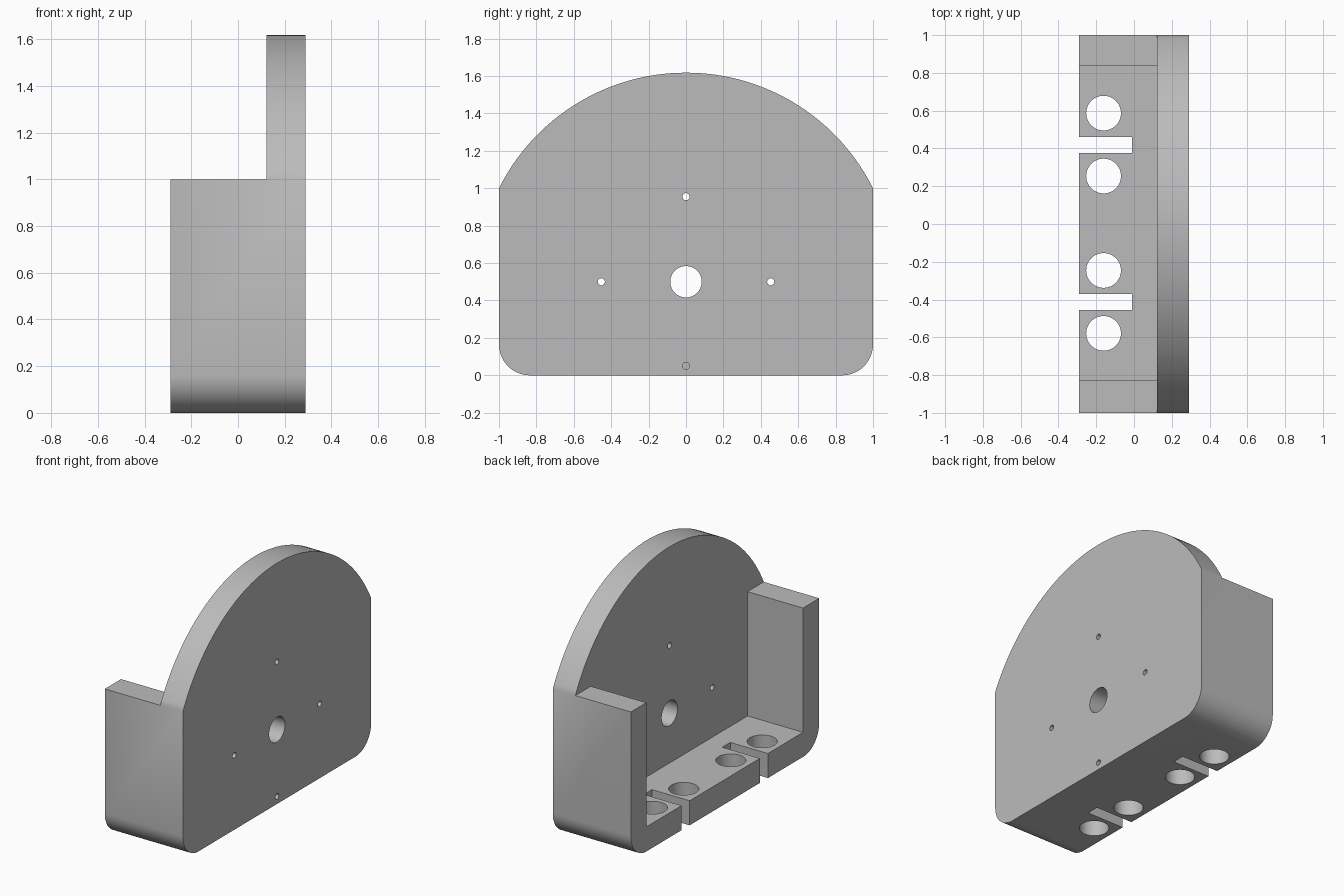
import bpy, bmesh, math
from mathutils import Matrix

if "Cube" in bpy.data.objects:
    bpy.data.objects.remove(bpy.data.objects["Cube"])

X0, X1, XP = -0.29, 0.29, 0.122    # tray edge, plate outer face, plate inner face
T = 0.165                          # floor thickness and corner radius
CZ = 0.5                           # centre height of the arc and bolt circle
R = math.hypot(1, CZ)              # arc radius

grey = bpy.data.materials.new("grey")
grey.diffuse_color = (0.5, 0.5, 0.5, 1)
grey.use_nodes = True
grey.node_tree.nodes["Principled BSDF"].inputs["Base Color"].default_value = grey.diffuse_color


def add_object(name, bm):
    bmesh.ops.recalc_face_normals(bm, faces=bm.faces)
    mesh = bpy.data.meshes.new(name)
    bm.to_mesh(mesh)
    bm.free()
    obj = bpy.data.objects.new(name, mesh)
    bpy.context.collection.objects.link(obj)
    return obj


def box(x0, x1, y0, y1, z0, z1):
    bm = bmesh.new()
    m = (Matrix.Translation(((x0 + x1) / 2, (y0 + y1) / 2, (z0 + z1) / 2))
         @ Matrix.Diagonal((x1 - x0, y1 - y0, z1 - z0, 1)))
    bmesh.ops.create_cube(bm, size=1, matrix=m)
    return add_object("cutter", bm)


def cylinder(centre, radius, depth, axis, segments):
    bm = bmesh.new()
    m = Matrix.Translation(centre)
    if axis == "x":
        m = m @ Matrix.Rotation(math.pi / 2, 4, "Y")
    bmesh.ops.create_cone(bm, cap_ends=True, segments=segments, radius1=radius,
                          radius2=radius, depth=depth, matrix=m)
    return add_object("cutter", bm)


def arc(cy, cz, r, a0, a1, n):
    for i in range(n + 1):
        a = math.radians(a0 + (a1 - a0) * i / n)
        yield cy + r * math.cos(a), cz + r * math.sin(a)


# Body: arched outline with rounded lower corners, extruded along x
a = math.degrees(math.atan2(CZ, 1))
outline = [*arc(1 - T, T, T, -90, 0, 16), *arc(0, CZ, R, a, 180 - a, 64),
           *arc(T - 1, T, T, 180, 270, 16)]
bm = bmesh.new()
face = bm.faces.new([bm.verts.new((X0, y, z)) for y, z in outline])
ext = bmesh.ops.extrude_face_region(bm, geom=[face], use_keep_orig=True)
bmesh.ops.translate(bm, vec=(X1 - X0, 0, 0),
                    verts=[v for v in ext["geom"] if isinstance(v, bmesh.types.BMVert)])
body = add_object("motor_mount_bracket", bm)
body.data.materials.append(grey)

# Open tray: clear the space above the side walls, then between them
cutters = [box(-1, XP, -1.2, 1.2, 1, 2), box(-1, XP, -0.828, 0.836, T, 1.5)]
# Floor holes and open slots
for y in (0.587, 0.254, -0.246, -0.579):
    cutters.append(cylinder((-0.161, y, 0.08), 0.092, 0.4, "z", 48))
for y in (0.418, -0.413):
    cutters.append(box(-0.5, -0.01, y - 0.0425, y + 0.0425, -0.2, 0.4))
# Plate centre hole and bolt holes, the lowest one blind
cutters.append(cylinder((0.2, 0, CZ), 0.084, 0.4, "x", 48))
for y, z in ((0.453, CZ), (-0.453, CZ), (0, CZ + 0.455)):
    cutters.append(cylinder((0.2, y, z), 0.019, 0.4, "x", 24))
cutters.append(cylinder((XP + 0.1, 0, 0.05), 0.019, 0.2, "x", 24))

bpy.context.view_layer.objects.active = body
body.select_set(True)
for c in cutters:
    mod = body.modifiers.new("cut", "BOOLEAN")
    mod.operation, mod.solver, mod.object = "DIFFERENCE", "EXACT", c
    bpy.ops.object.modifier_apply(modifier=mod.name)
    bpy.data.objects.remove(c)

bpy.ops.object.shade_smooth_by_angle(angle=math.radians(30))
